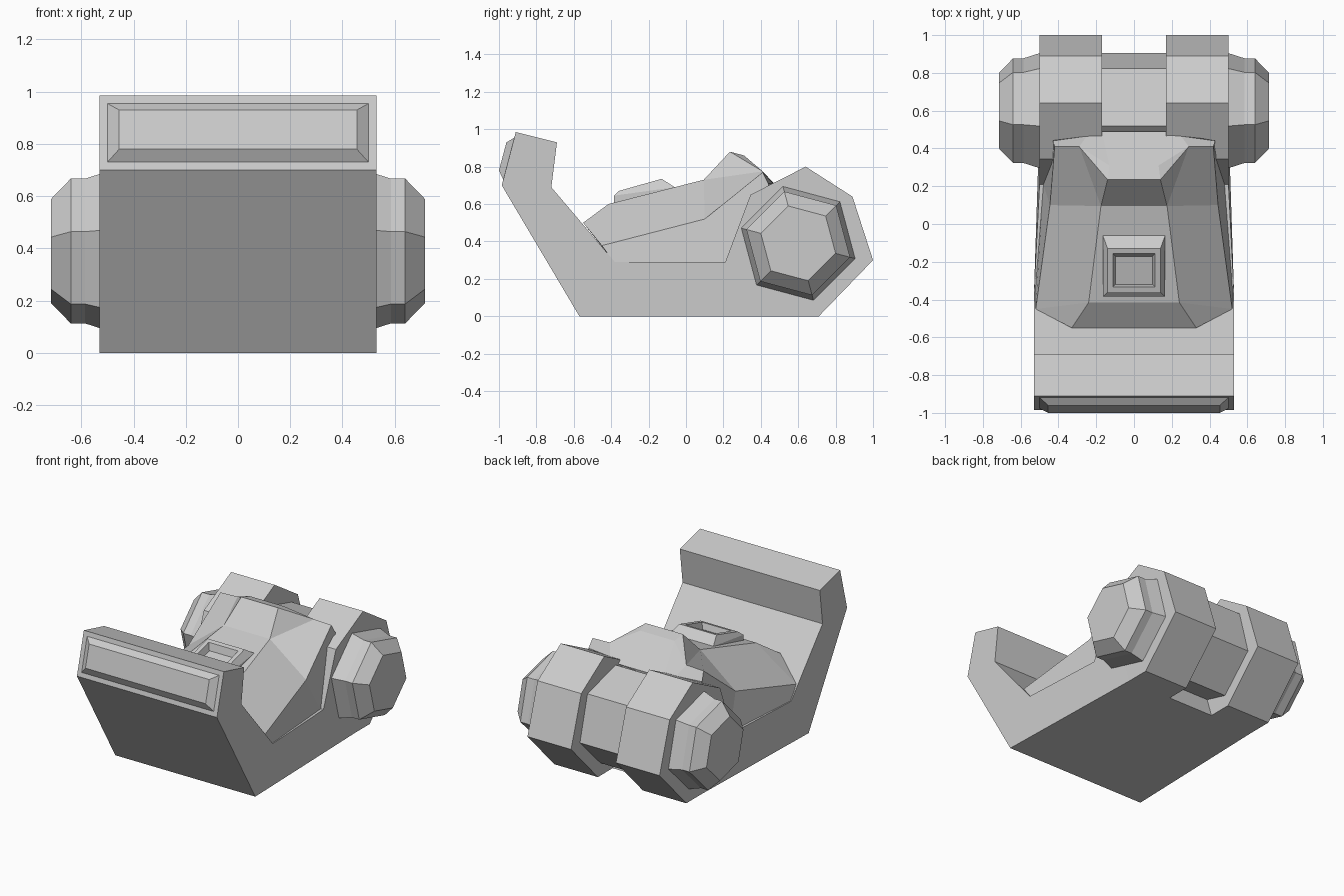
import bpy, bmesh, math
from mathutils import Vector

cube = bpy.data.objects.get("Cube")
if cube:
    bpy.data.objects.remove(cube, do_unlink=True)

grey = bpy.data.materials.new("plain_grey")
grey.use_nodes = True
grey.diffuse_color = (0.6, 0.6, 0.6, 1)
grey.node_tree.nodes["Principled BSDF"].inputs["Base Color"].default_value = (0.6, 0.6, 0.6, 1)


def loft(name, rings, edit=None):
    """Skin a list of equal closed rings, cap both ends, flat shaded."""
    bm = bmesh.new()
    loops = [[bm.verts.new(p) for p in ring] for ring in rings]
    n = len(loops[0])
    for a, b in zip(loops, loops[1:]):
        for i in range(n):
            j = (i + 1) % n
            bm.faces.new((a[i], a[j], b[j], b[i]))
    bm.faces.new(loops[0])
    cap = bm.faces.new(loops[-1])
    bmesh.ops.recalc_face_normals(bm, faces=bm.faces)
    if edit:
        edit(bm, cap)
    bmesh.ops.remove_doubles(bm, verts=bm.verts, dist=0.0005)
    bmesh.ops.recalc_face_normals(bm, faces=bm.faces)
    mesh = bpy.data.meshes.new(name)
    bm.to_mesh(mesh)
    bm.free()
    mesh.materials.append(grey)
    obj = bpy.data.objects.new(name, mesh)
    bpy.context.collection.objects.link(obj)
    return obj


def prism(name, profile, x0, x1):
    return loft(name, [[(x, y, z) for y, z in profile] for x in (x0, x1)])


def mirrored(half):
    """Close a half section across x = 0."""
    return half + [(-x, y, z) for x, y, z in reversed(half)]


# Tub with floor, raised front bumper and slightly narrowing rear
tub_profile = [(-.57, 0), (.55, 0), (.345, .65), (.21, .29), (-.38, .29),
               (-.72, .69), (-.69, .93), (-.91, .985), (-.985, .70)]
tub = prism("tub", tub_profile, -.53, .53)
for v in tub.data.vertices:
    if v.co.y > .1:
        v.co.x *= .5 / .53

# Raised bumper panel
loft("bumper_panel", [
    mirrored([(.5, -.977, .73), (.5, -.918, .955)]),
    mirrored([(.455, -1, .78), (.455, -.96, .93)])])

# Rear housings on both sides of the axle
housing = [(.55, 0), (.71, 0), (1, .30), (.89, .64), (.64, .80), (.345, .65)]
for side, name in ((1, "left_housing"), (-1, "right_housing")):
    prism(name, housing, side * .17, side * .5)

# Six-sided axle with stepped hubs at its ends
steps = [(.5, .315), (.585, .287), (.64, .287), (.715, .207)]
stations = [(-x, r) for x, r in reversed(steps)] + steps
loft("axle_and_hubs", [
    [(x, .6 + r * math.cos(math.radians(45 + 60 * k)),
      .39 + r * math.sin(math.radians(45 + 60 * k))) for k in range(6)]
    for x, r in stations])

# Faceted hood: named corners of the left half, from nose to tail
floor_front, nose_side = (.525, -.38, .285), (.52, -.45, .378)
nose_low, nose_top = (.33, -.55, .50), (.24, -.415, .60)
floor_back, shoulder = (.48, .21, .285), (.445, .10, .52)
brow, crest, crest_back = (.175, .095, .73), (.14, .235, .88), (.13, .31, .86)
wing, wing_in, wing_low = (.42, .41, .77), (.29, .41, .775), (.43, .42, .62)
loft("hood", [mirrored(s) for s in (
    [floor_front, nose_side, nose_low, nose_low],
    [floor_front, nose_side, nose_top, nose_top],
    [floor_back, shoulder, brow, brow],
    [wing_low, wing, wing_in, crest],
    [wing_low, wing, wing_in, crest_back],
    [(.43, .46, .62), (.43, .44, .71), (.25, .465, .71), (.17, .49, .69)])])


# Hood scoop with a sunken opening in its sloping top
def sink_opening(bm, cap):
    bmesh.ops.inset_region(bm, faces=[cap], thickness=.04)
    bmesh.ops.inset_region(bm, faces=[cap], thickness=.02)
    bmesh.ops.translate(bm, verts=cap.verts, vec=Vector((0, 0, -.045)))


loft("hood_scoop", [
    mirrored([(.165, -.385, .56), (.165, -.06, .62)]),
    mirrored([(.165, -.385, .645), (.165, -.06, .69)]),
    mirrored([(.14, -.36, .67), (.14, -.13, .735)])], sink_opening)
